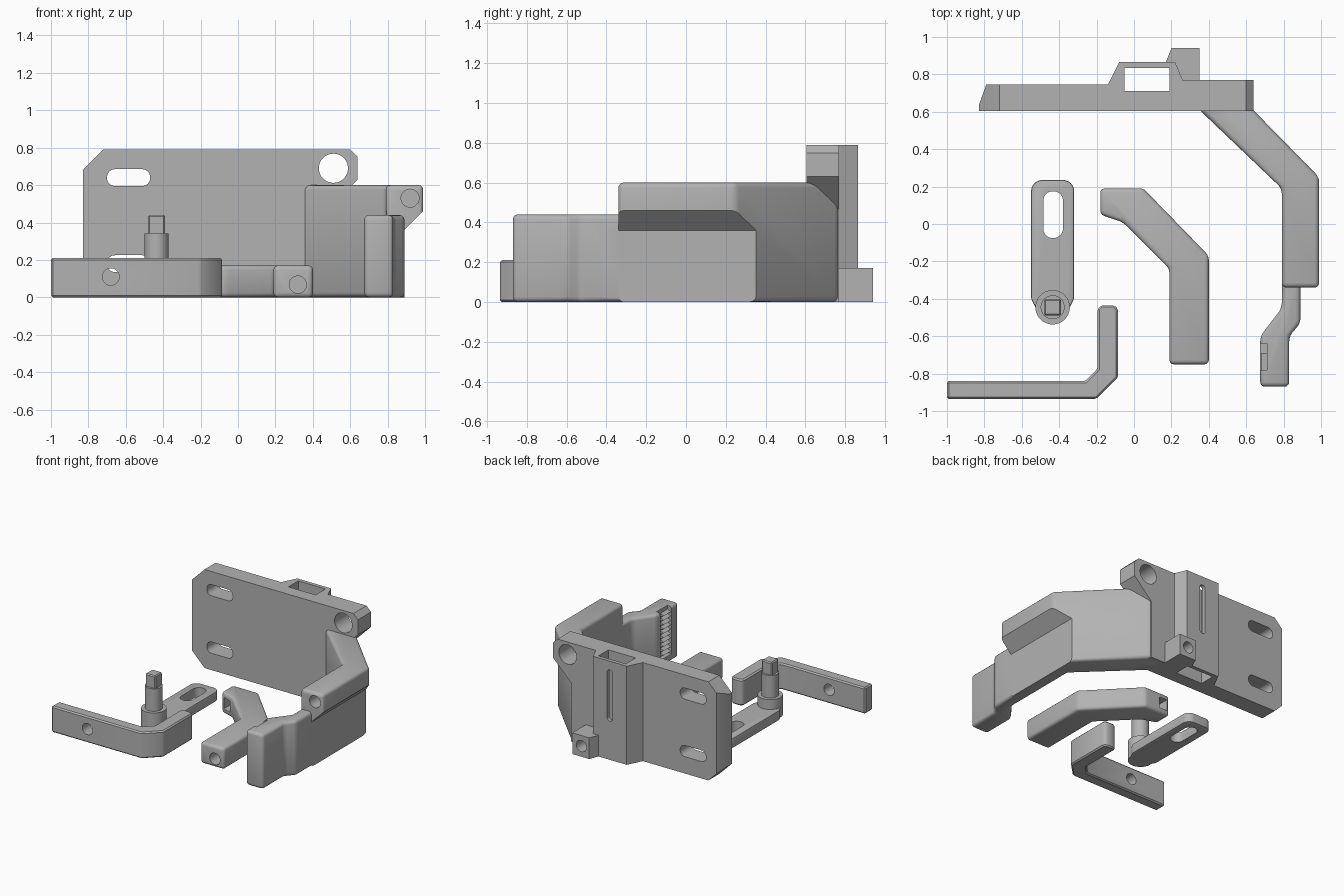
import bpy, bmesh, math

if "Cube" in bpy.data.objects:
    bpy.data.objects.remove(bpy.data.objects["Cube"])

grey = bpy.data.materials.new("plain grey")
grey.diffuse_color = (0.45, 0.45, 0.45, 1)
grey.use_nodes = True
grey.node_tree.nodes["Principled BSDF"].inputs["Base Color"].default_value = grey.diffuse_color


def prism(name, pts, lo, hi, axis="z", bevel=0.0, segments=3):
    """Extrude a profile: axis z takes (x, y) points, axis y takes (x, z) points."""
    bm = bmesh.new()
    place = (lambda p, h: (p[0], p[1], h)) if axis == "z" else (lambda p, h: (p[0], h, p[1]))
    a = [bm.verts.new(place(p, lo)) for p in pts]
    b = [bm.verts.new(place(p, hi)) for p in pts]
    bm.faces.new(a)
    bm.faces.new(b)
    for i in range(len(pts)):
        j = (i + 1) % len(pts)
        bm.faces.new((a[i], a[j], b[j], b[i]))
    bmesh.ops.recalc_face_normals(bm, faces=bm.faces)
    me = bpy.data.meshes.new(name)
    bm.to_mesh(me)
    bm.free()
    ob = bpy.data.objects.new(name, me)
    bpy.context.collection.objects.link(ob)
    me.materials.append(grey)
    if bevel:
        m = ob.modifiers.new("edges", 'BEVEL')
        m.width, m.segments, m.limit_method = bevel, segments, 'ANGLE'
        m.angle_limit = math.radians(25)
        bake(ob)
    return ob


def bake(ob):
    dg = bpy.context.evaluated_depsgraph_get()
    me = bpy.data.meshes.new_from_object(ob.evaluated_get(dg))
    ob.modifiers.clear()
    ob.data = me


def combine(ob, other, op='DIFFERENCE'):
    m = ob.modifiers.new("cut", 'BOOLEAN')
    m.operation, m.solver, m.object = op, 'EXACT', other
    bake(ob)
    bpy.data.objects.remove(other)


def circle(x, y, r, n=40):
    return [(x + r * math.cos(2 * math.pi * i / n), y + r * math.sin(2 * math.pi * i / n)) for i in range(n)]


def rect(x0, x1, y0, y1):
    return [(x0, y0), (x1, y0), (x1, y1), (x0, y1)]


def rounded(x0, x1, y0, y1, r, n=8):
    pts = []
    for k, (cx, cy) in enumerate([(x1 - r, y1 - r), (x0 + r, y1 - r), (x0 + r, y0 + r), (x1 - r, y0 + r)]):
        for i in range(n + 1):
            a = math.pi / 2 * (k + i / n)
            pts.append((cx + r * math.cos(a), cy + r * math.sin(a)))
    return pts


def hole(ob, pts, lo, hi, axis="y"):
    combine(ob, prism("cutter", pts, lo, hi, axis))


# Mounting plate: front outline intersected with the plan outline
plate = prism("mounting_plate", [(-.72, 0), (.48, 0), (.48, .47), (.64, .63), (.64, .75), (.60, .79),
                                 (-.72, .79), (-.83, .68), (-.83, .11)], .5, 1, "y")
combine(plate, prism("plan", [(-.83, .605), (.65, .605), (.65, .77), (.26, .77), (.22, .865), (-.08, .865),
                              (-.14, .745), (-.79, .745), (-.83, .635)], -.1, 1), 'INTERSECT')
# Lower lug on the back
combine(plate, prism("lug", [(.12, .70), (.35, .70), (.35, .94), (.20, .94), (.17, .865)], 0, .17), 'UNION')
hole(plate, circle(.27, .085, .045), .72, 1.0)
# Vertical channel, its rear slot, mounting slots and large corner hole
hole(plate, rect(-.05, .19, .71, .835), -.1, 1, "z")
hole(plate, rounded(.045, .095, .31, .72, .024), .78, .95)
for z in (.18, .64):
    hole(plate, rounded(-.70, -.47, z - .045, z + .045, .042), .5, .9)
hole(plate, circle(.51, .69, .078), .5, .9)

# Cranked arm with undercut upper beam
arm = prism("cranked_arm", [(.35, .61), (.79, .19), (.79, -.34), (.99, -.34), (.99, .25), (.485, .765), (.35, .765)],
            0.0, .60, bevel=.025)
hole(arm, [(.89, -.1), (1.1, -.1), (1.1, .57), (.89, .36)], -1, .6)
hole(arm, circle(.92, .53, .048), -.5, 0)
# Jaw at the arm's end
jaw = prism("jaw", [(.79, .1), (.79, -.45), (.675, -.60), (.675, -.87), (.83, -.87), (.83, -.60), (.89, -.53),
                    (.89, .1)], 0, .44, bevel=.025)
combine(arm, jaw, 'UNION')
# Toothed groove on the jaw's inner face
hole(arm, rect(.6, .71, .06, .5), -.78, -.64)
for i in range(10):
    z = .065 + i * .035
    prism("jaw_tooth", [(.712, z), (.712, z + .03), (.68, z + .015)], -.782, -.69, "y")

# Bent handle
handle = prism("bent_handle", [(-.18, .19), (.05, .19), (.40, -.17), (.40, -.75), (.19, -.75), (.19, -.24),
                               (-.06, .01), (-.18, .05)], 0, .17, bevel=.022)
hole(handle, circle(.32, .068, .046), -.9, -.35)
hole(handle, rect(-.155, -.085, .04, .13), -.2, .4)

# Slotted lever with a stepped post
lever = prism("slotted_lever", rounded(-.55, -.32, -.43, .235, .06)[:18] +
              [(-.55, -.40), (-.50, -.50), (-.37, -.50), (-.32, -.40)], 0, .08, bevel=.01, segments=2)
hole(lever, rounded(-.485, -.38, -.075, .175, .05), -.1, .3, "z")
combine(lever, prism("collar", circle(-.435, -.445, .092), 0, .16), 'UNION')
combine(lever, prism("post", circle(-.435, -.445, .064), .1, .34), 'UNION')
combine(lever, prism("square_end", rect(-.48, -.39, -.49, -.40), .3, .44, bevel=.008, segments=1), 'UNION')

# Angled bracket
bracket = prism("angle_bracket", [(-1, -.935), (-.2, -.935), (-.085, -.82), (-.085, -.455), (-.105, -.435),
                                  (-.175, -.435), (-.195, -.455), (-.195, -.775), (-.26, -.84), (-1, -.84)],
                0, .21, bevel=.01, segments=1)
hole(bracket, circle(-.68, .11, .045), -1, -.8)

# Smooth rounded faces, keep sharp edges
for ob in list(bpy.context.scene.objects):
    bpy.ops.object.select_all(action='DESELECT')
    ob.select_set(True)
    bpy.context.view_layer.objects.active = ob
    bpy.ops.object.shade_smooth_by_angle(angle=math.radians(30))
